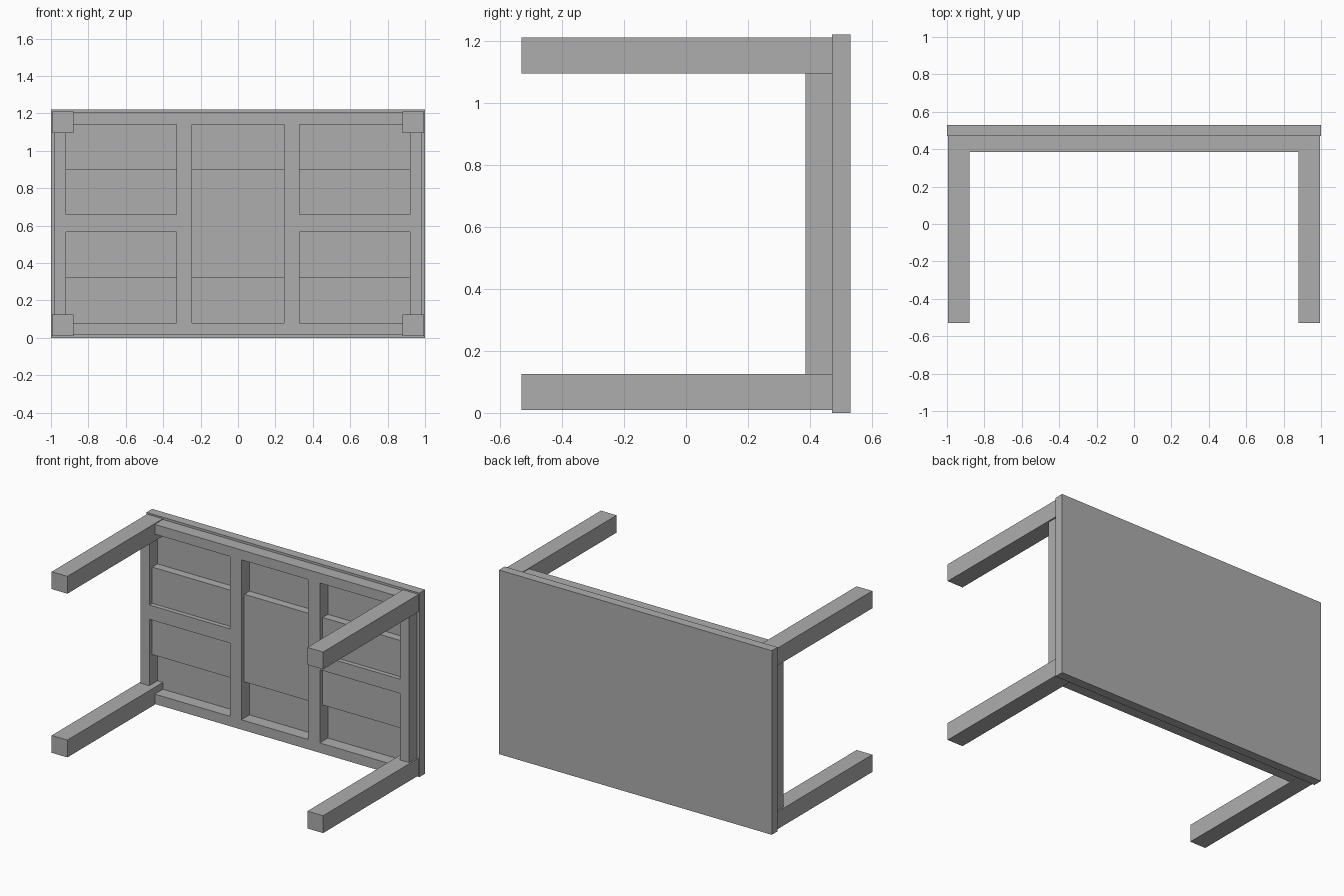
import bpy

# Remove the default cube
cube = bpy.data.objects.get("Cube")
if cube:
    bpy.data.objects.remove(cube, do_unlink=True)

# Single plain grey
grey = bpy.data.materials.new("plain grey")
grey.use_nodes = True
colour = (0.42, 0.42, 0.42, 1.0)
grey.diffuse_color = colour
grey.node_tree.nodes["Principled BSDF"].inputs["Base Color"].default_value = colour


def box(name, x, y, z):
    """Add a box spanning the given (low, high) ranges."""
    spans = (x, y, z)
    bpy.ops.mesh.primitive_cube_add(size=1)
    ob = bpy.context.object
    ob.name = name
    ob.data.name = name
    centre = [(a + b) / 2 for a, b in spans]
    size = [b - a for a, b in spans]
    for v in ob.data.vertices:
        v.co = [v.co[i] * size[i] + centre[i] for i in range(3)]
    ob.data.materials.append(grey)
    return ob


HEIGHT = 1.22
BACK, TOP_FACE, FRAME_FACE, FEET = 0.53, 0.47, 0.385, -0.53
frame_depth = (FRAME_FACE, TOP_FACE)


def mirrored(span, axis_sum):
    """Reflect a range so that low + high swaps about axis_sum / 2."""
    return (axis_sum - span[1], axis_sum - span[0])


# Table top, standing upright on its long edge
box("table_top", (-1, 1), (TOP_FACE, BACK), (0, HEIGHT))

# Legs, pointing forward from the corners
leg_x, leg_z = (0.88, 0.995), (0.01, 0.125)
for side, x in (("left", leg_x), ("right", mirrored(leg_x, 0))):
    for level, z in (("lower", leg_z), ("upper", mirrored(leg_z, HEIGHT))):
        box(f"{level}_{side}_leg", x, (FEET, TOP_FACE), z)

# Apron rails along the long edges
rail_z = (0.015, 0.08)
for level, z in (("lower", rail_z), ("upper", mirrored(rail_z, HEIGHT))):
    box(f"{level}_rail", (-0.88, 0.88), frame_depth, z)

# Each half: end rail, divider and short middle brace
end_x, divider_x, brace_x = (0.92, 0.985), (0.245, 0.33), (0.33, 0.92)
for side, flip in (("left", False), ("right", True)):
    def place(span):
        return mirrored(span, 0) if flip else span
    box(f"{side}_end_rail", place(end_x), frame_depth, (0.125, 1.095))
    box(f"{side}_divider", place(divider_x), frame_depth, (0.08, 1.14))
    box(f"{side}_middle_brace", place(brace_x), frame_depth, (0.565, 0.66))

# Broad backing board, set behind the frame face
box("backing_board", (-0.92, 0.92), (0.415, TOP_FACE), (0.32, 0.90))
